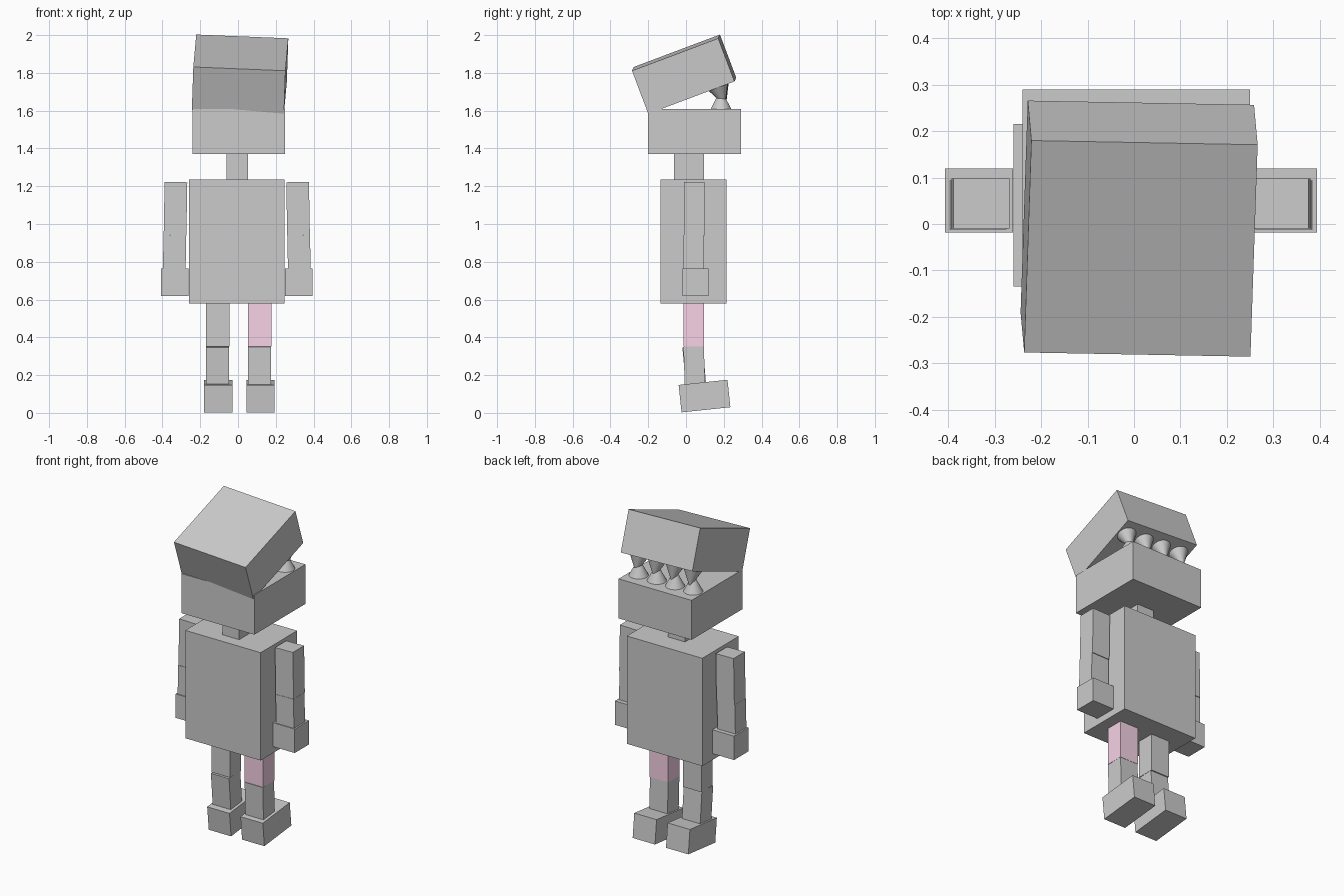
import bpy
from math import radians
from mathutils import Matrix, Vector, Euler

if "Cube" in bpy.data.objects:
    bpy.data.objects.remove(bpy.data.objects["Cube"])


def box(name, lo, hi, rot=(0, 0, 0)):
    """Box given by its unrotated corners, turned about its centre."""
    lo, hi = Vector(lo), Vector(hi)
    bpy.ops.mesh.primitive_cube_add(size=1)
    ob = bpy.context.object
    ob.name = name
    ob.matrix_world = (Matrix.LocRotScale((lo + hi) / 2, Euler([radians(a) for a in rot]), None)
                       @ Matrix.Diagonal((*(hi - lo), 1)))
    return ob


def tooth(name, base, matrix, up):
    """Cone with its base at a point of the jaw's frame."""
    h = 0.1
    bpy.ops.mesh.primitive_cone_add(vertices=32, radius1=0.054, radius2=0.002, depth=h)
    ob = bpy.context.object
    ob.name = name
    flip = Matrix.Identity(4) if up else Matrix.Rotation(radians(180), 4, 'X')
    offset = Vector((0, 0, h / 2 if up else -h / 2))
    bpy.ops.object.shade_smooth_by_angle(angle=radians(40))
    ob.matrix_world = matrix @ Matrix.Translation(Vector(base) + offset) @ flip


# Head: flat lower jaw, upper jaw hinged open
box("lower_jaw", (-0.24, -0.2, 1.37), (0.25, 0.29, 1.61))
head_centre = Vector((0.011, -0.01, 1.793))
head_rot = (20.6, 2.35, -1.06)
half = Vector((0.244, 0.244, 0.122))
box("upper_jaw", head_centre - half, head_centre + half, head_rot)
jaw_frame = Matrix.LocRotScale(head_centre, Euler([radians(a) for a in head_rot]), None)

# Teeth rows
for i in range(4):
    x = (i - 1.5) * 0.122
    tooth("lower_tooth", (x + 0.005, 0.185, 1.61), Matrix.Identity(4), True)
    tooth("upper_tooth", (x, 0.15, -half.z), jaw_frame, False)

# Neck and two-part torso
box("neck", (-0.06, -0.064, 1.23), (0.053, 0.095, 1.37))
box("upper_torso", (-0.26, -0.135, 0.905), (0.247, 0.215, 1.235))
box("lower_torso", (-0.26, -0.135, 0.58), (0.247, 0.215, 0.905))

# Arms, hanging slightly outwards
for label, x, s in (("left", 0.318, 1), ("right", -0.331, -1)):
    box(label + "_upper_arm", (x - 0.06, -0.01, 0.94), (x + 0.06, 0.098, 1.222), (0, -s, 0))
    xl = x + 0.005 * s
    box(label + "_forearm", (xl - 0.06, -0.012, 0.74), (xl + 0.06, 0.094, 0.94), (0, -s, 0))
    xh = x + 0.003 * s
    box(label + "_hand", (xh - 0.073, -0.018, 0.62), (xh + 0.073, 0.12, 0.765))

# Legs and feet; the knees bend a little and the toes tip up
for label, x, bend in (("left", 0.115, 2), ("right", -0.108, 5)):
    thigh = box(label + "_thigh", (x - 0.062, -0.013, 0.352), (x + 0.062, 0.096, 0.59))
    box(label + "_shin", (x - 0.061, -0.01, 0.14), (x + 0.061, 0.098, 0.352), (bend, 0, 0))
    xf = x + (0.004 if label == "left" else 0.003)
    box(label + "_foot", (xf - 0.075, -0.032, 0.016), (xf + 0.075, 0.228, 0.162), (6, 0, 0))
    if label == "left":
        pink = bpy.data.materials.new("pink")
        pink.diffuse_color = (0.93, 0.65, 0.79, 1)
        pink.use_nodes = True
        pink.node_tree.nodes["Principled BSDF"].inputs["Base Color"].default_value = pink.diffuse_color
        thigh.data.materials.append(pink)
